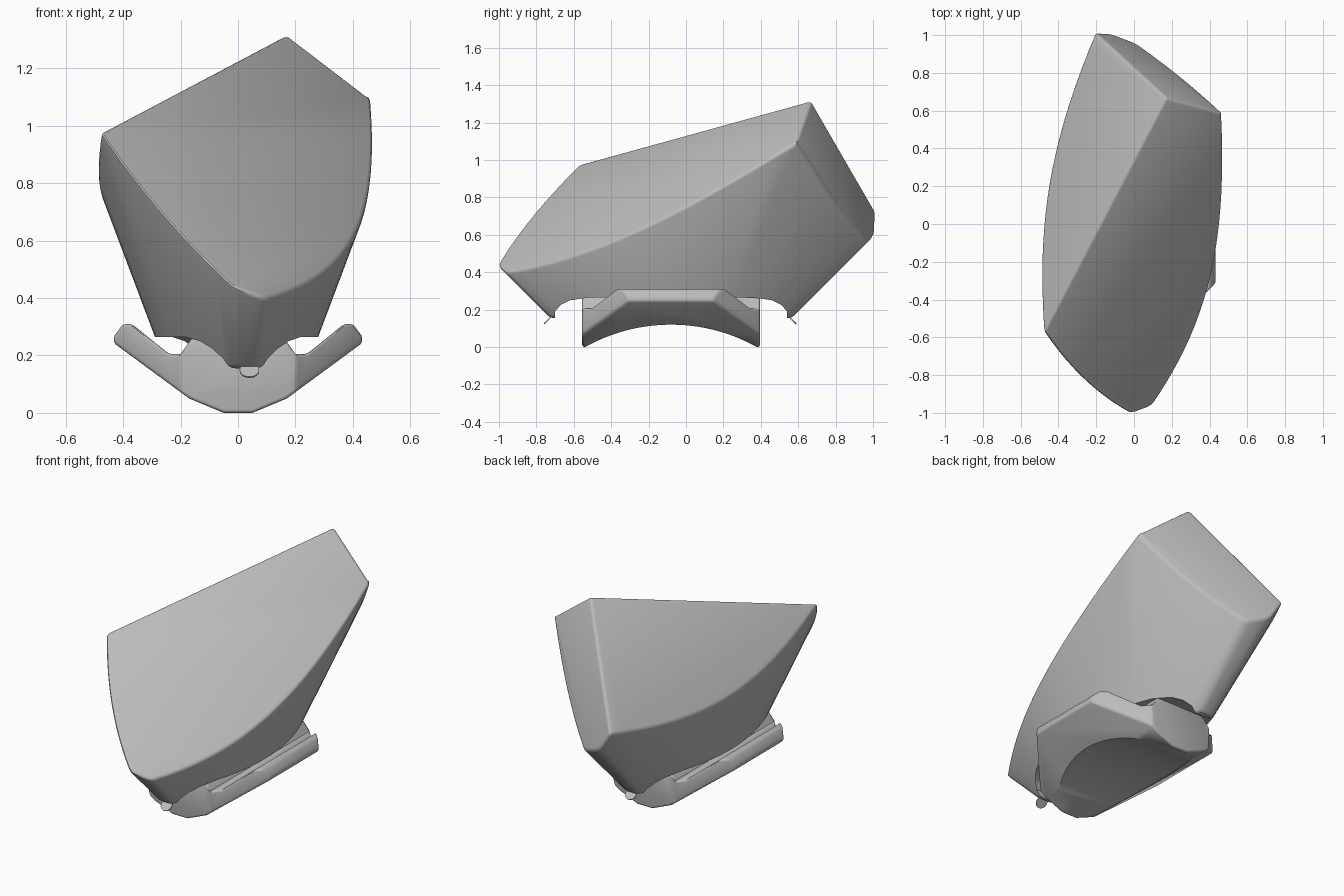
import bpy, bmesh, math
from mathutils import Vector, Matrix

old = bpy.data.objects.get("Cube")
if old:
    bpy.data.objects.remove(old, do_unlink=True)

grey = bpy.data.materials.new("plain_grey")
grey.use_nodes = True
grey.diffuse_color = (0.5, 0.5, 0.5, 1)
grey.node_tree.nodes["Principled BSDF"].inputs["Base Color"].default_value = (0.5, 0.5, 0.5, 1)


def add(name, bm):
    bmesh.ops.recalc_face_normals(bm, faces=bm.faces)
    mesh = bpy.data.meshes.new(name)
    bm.to_mesh(mesh)
    bm.free()
    obj = bpy.data.objects.new(name, mesh)
    bpy.context.collection.objects.link(obj)
    mesh.materials.append(grey)
    return obj


def loft(rings):
    """Closed solid through rings of equal point count."""
    bm = bmesh.new()
    loops = [[bm.verts.new(p) for p in ring] for ring in rings]
    n = len(loops[0])
    for a, b in zip(loops, loops[1:]):
        for i in range(n):
            j = (i + 1) % n
            bm.faces.new((a[i], a[j], b[j], b[i]))
    bm.faces.new(loops[0][::-1])
    bm.faces.new(loops[-1])
    bmesh.ops.recalc_face_normals(bm, faces=bm.faces)
    return bm


def slice_off(bm, point, normal):
    """Remove everything on the normal side of a plane and close the cut."""
    cut = bmesh.ops.bisect_plane(bm, geom=bm.verts[:] + bm.edges[:] + bm.faces[:],
                                 plane_co=point, plane_no=normal, clear_outer=True)
    edges = [e for e in cut["geom_cut"] if isinstance(e, bmesh.types.BMEdge)]
    bmesh.ops.edgeloop_fill(bm, edges=edges)


def bevel(obj, width, angle):
    mod = obj.modifiers.new("rounded_edges", "BEVEL")
    mod.width, mod.segments = width, 3
    mod.limit_method, mod.angle_limit = "ANGLE", math.radians(angle)
    mod.use_clamp_overlap = False


def carve(obj, cutter):
    mod = obj.modifiers.new("carve", "BOOLEAN")
    mod.operation, mod.object, mod.solver = "DIFFERENCE", cutter, "EXACT"
    cutter.hide_render = True
    cutter.hide_set(True)


def finish(obj, angle=35):
    """Bake modifiers, then smooth while keeping sharp edges."""
    bpy.context.view_layer.update()
    graph = bpy.context.evaluated_depsgraph_get()
    baked = bpy.data.meshes.new_from_object(obj.evaluated_get(graph))
    obj.modifiers.clear()
    obj.data = baked
    bpy.ops.object.select_all(action="DESELECT")
    obj.select_set(True)
    bpy.context.view_layer.objects.active = obj
    bpy.ops.object.shade_smooth_by_angle(angle=math.radians(angle))


def along_x(profile, half):
    return loft([[(x, y, z) for y, z in profile] for x in (-half, half)])


MID = -0.08  # centre of the flared body and the saddle along y

# Flared body: leaf-shaped cone with three slanted cuts
side = [(0.08 + 0.295 * (1 - (i / 16) ** 2), 0.97 * i / 16) for i in range(-16, 17)]
tip = [(0.065, 0.99), (0.035, 1.0)]
half = [(x, -y) for x, y in tip[::-1]] + side + tip
leaf = half + [(-x, -y) for x, y in half]


def leaf_ring(z):
    s = z + 0.49
    return [(s * (x - 0.05 * y) - 0.005, s * y + MID, z) for x, y in leaf]


bm = loft([leaf_ring(0.155), leaf_ring(1.6)])
left_peak, top_peak = Vector((-0.465, -0.545, 0.985)), Vector((0.17, 0.67, 1.32))
right_peak, back_peak = Vector((0.465, 0.59, 1.095)), Vector((-0.19, 1.0, 0.75))
for a, b, c in ((left_peak, top_peak, right_peak),
                (left_peak, top_peak, back_peak),
                (top_peak, right_peak, back_peak)):
    normal = (b - a).cross(c - a).normalized()
    if normal.dot(a - Vector((0, 0, 0.5))) < 0:
        normal = -normal
    slice_off(bm, a, normal)
body = add("flared_body", bm)
bevel(body, 0.018, 35)

# Arched recess under the body, leaving a lip at each tip
arch = [(-0.62, 0.05), (-0.62, 0.19), (-0.59, 0.225), (-0.54, 0.25), (-0.44, 0.265)]
arch += [(-y, z) for y, z in arch[::-1]]
recess = add("recess_cutter", along_x([(y + MID, z) for y, z in arch], 0.6))
carve(body, recess)
finish(body)

# Saddle clip: winged profile extruded along y, wing corners trimmed
wing = [(0.05, 0.0), (0.17, 0.05), (0.435, 0.245), (0.43, 0.27), (0.4, 0.31),
        (0.37, 0.31), (0.24, 0.205), (0.2, 0.205), (0.14, 0.29)]
outline = wing + [(-x, z) for x, z in wing[::-1]]
bm = loft([[(x, MID + d, z) for x, z in outline] for d in (-0.475, 0.475)])
for sx in (-1, 1):
    for sy in (-1, 1):
        slice_off(bm, (0.2 * sx, MID + 0.475 * sy, 0), Vector((0.21 * sx, 0.2 * sy, 0)).normalized())
saddle = add("saddle_clip", bm)
bevel(saddle, 0.012, 35)

# Round hollow under the saddle
bm = bmesh.new()
bmesh.ops.create_cone(bm, cap_ends=True, segments=128, radius1=0.94, radius2=0.94, depth=2,
                      matrix=Matrix.Translation((0, MID, -0.82)) @ Matrix.Rotation(math.pi / 2, 4, "Y"))
hollow = add("hollow_cutter", bm)
carve(saddle, hollow)
finish(saddle)

# Thin round tab under each tip
for name, x, y, tilt in (("front_tab", 0.04, -0.735, 1), ("back_tab", -0.03, 0.565, -1)):
    bm = bmesh.new()
    bmesh.ops.create_cone(bm, cap_ends=True, segments=24, radius1=0.034, radius2=0.034, depth=0.006,
                          matrix=Matrix.Translation((x, y, 0.148)) @ Matrix.Rotation(tilt * math.pi / 4, 4, "X"))
    finish(add(name, bm))

# Cutters are baked in, so remove them
for cutter in (recess, hollow):
    bpy.data.objects.remove(cutter, do_unlink=True)
